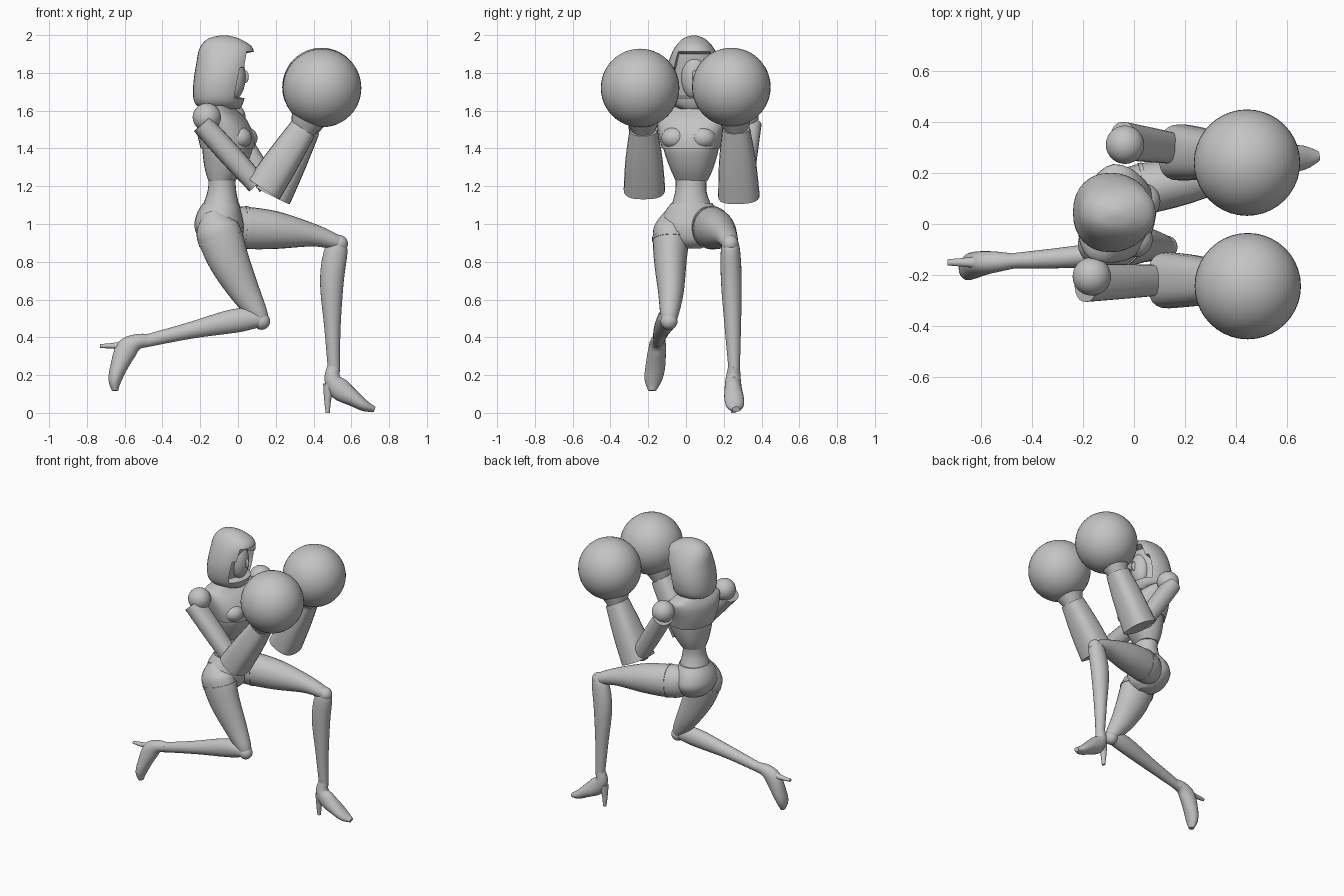
import bpy, bmesh, math
from mathutils import Vector

cube = bpy.data.objects.get("Cube")
if cube:
    bpy.data.objects.remove(cube, do_unlink=True)

grey = bpy.data.materials.new("plain grey")
grey.use_nodes = True
grey.diffuse_color = (0.55, 0.55, 0.55, 1)
grey.node_tree.nodes["Principled BSDF"].inputs["Base Color"].default_value = grey.diffuse_color


def finish(name, bm, angle=35):
    bmesh.ops.recalc_face_normals(bm, faces=bm.faces[:])
    mesh = bpy.data.meshes.new(name)
    bm.to_mesh(mesh)
    bm.free()
    mesh.materials.append(grey)
    ob = bpy.data.objects.new(name, mesh)
    bpy.context.collection.objects.link(ob)
    for other in bpy.context.selected_objects:
        other.select_set(False)
    ob.select_set(True)
    bpy.context.view_layer.objects.active = ob
    bpy.ops.object.shade_smooth_by_angle(angle=math.radians(angle))
    return ob


def ball(name, centre, size):
    bm = bmesh.new()
    bmesh.ops.create_uvsphere(bm, u_segments=40, v_segments=24, radius=1)
    for v in bm.verts:
        v.co = Vector(centre) + Vector(a * b for a, b in zip(v.co, size))
    return finish(name, bm)


def smooth_rings(rings, steps):
    """Catmull-Rom interpolation of ring centres and radii."""
    out = []
    last = len(rings) - 1
    for i in range(last):
        p = [Vector(rings[min(max(k, 0), last)]) for k in range(i - 1, i + 3)]
        for s in range(steps):
            t = s / steps
            out.append(p[1] + (p[2] - p[0]) * (t / 2)
                       + (2 * p[0] - 5 * p[1] + 4 * p[2] - p[3]) * (t * t / 2)
                       + (3 * p[1] - p[0] - 3 * p[2] + p[3]) * (t ** 3 / 2))
    return out + [Vector(rings[-1])]


def loft(name, rings, yaw=0, level=False, power=1.0, sides=24, steps=4, edit=None):
    """Skin oval rings (x, y, z, half width, half depth) along a path."""
    rings = smooth_rings(rings, steps)
    ref = Vector((-math.sin(yaw), math.cos(yaw), 0))
    bm = bmesh.new()
    loops = []
    for i, r in enumerate(rings):
        a, b = rings[max(i - 1, 0)], rings[min(i + 1, len(rings) - 1)]
        along = Vector((0, 0, 1)) if level else Vector(b[:3]) - Vector(a[:3])
        along.normalize()
        side = (ref - along * ref.dot(along)).normalized()
        up = along.cross(side)
        loop = []
        for k in range(sides):
            t = math.tau * k / sides
            c, s = math.cos(t), math.sin(t)
            c = math.copysign(abs(c) ** power, c)
            s = math.copysign(abs(s) ** power, s)
            loop.append(bm.verts.new(Vector(r[:3]) + side * (c * r[3]) + up * (s * r[4])))
        loops.append(loop)
    for lo, hi in zip(loops, loops[1:]):
        for k in range(sides):
            n = (k + 1) % sides
            bm.faces.new((lo[k], lo[n], hi[n], hi[k]))
    bm.faces.new(loops[0])
    bm.faces.new(loops[-1])
    bmesh.ops.recalc_face_normals(bm, faces=bm.faces[:])
    if edit:
        edit(bm)
    return finish(name, bm)


# Hood with a recessed face opening
def open_face(bm):
    front = [f for f in bm.faces if f.normal.x > 0.62
             and 1.66 < f.calc_center_median().z < 1.92]
    bmesh.ops.inset_region(bm, faces=front, thickness=0.012)
    inner = {v for f in front for v in f.verts}
    bmesh.ops.translate(bm, verts=list(inner), vec=(-0.06, 0, 0))


loft("hood", [(-.09, .04, 1.61, .08, .10), (-.10, .045, 1.635, .125, .125),
              (-.10, .045, 1.68, .147, .138), (-.09, .045, 1.76, .155, .145),
              (-.073, .045, 1.85, .14, .148), (-.062, .043, 1.93, .105, .142),
              (-.075, .042, 1.98, .06, .085), (-.075, .042, 1.998, .012, .02)],
     level=True, power=.9, sides=32, edit=open_face)
ball("face", (-.02, .045, 1.78), (.06, .07, .12))
ball("nose", (.035, .045, 1.78), (.022, .012, .035))
loft("neck", [(-.1, .04, 1.56, .065, .06), (-.07, .042, 1.74, .055, .055)], level=True)

# Torso, turned a little toward the right
twist = math.radians(-14)
loft("rib_cage", [(-.085, .03, 1.23, .085, .07), (-.07, .03, 1.3, .115, .105),
                  (-.055, .027, 1.4, .145, .13), (-.06, .03, 1.46, .14, .12)],
     yaw=twist, level=True, power=.85)
loft("chest_shell", [(-.055, .028, 1.4, .153, .138), (-.065, .03, 1.47, .172, .143),
                     (-.085, .038, 1.55, .192, .122), (-.1, .043, 1.6, .185, .085),
                     (-.1, .043, 1.635, .09, .06)],
     yaw=twist, level=True, power=.8)
for sgn, label in ((-1, "right"), (1, "left")):
    ball(label + "_breast", (.02 + sgn * .015, .015 + sgn * .075, 1.455), (.068, .07, .06))

# Waist and pelvis
loft("waist", [(-.085, .028, 1.27, .085, .07), (-.085, .026, 1.18, .082, .075),
               (-.09, .028, 1.1, .105, .095), (-.09, .03, 1.06, .12, .1)], level=True)
loft("pelvis", [(-.09, .03, 1.11, .11, .096), (-.1, .03, 1.05, .15, .12),
                (-.1, .03, .98, .165, .13), (-.09, .03, .91, .12, .105),
                (-.08, .03, .87, .05, .05)], level=True)

# Arms: shoulder ball, upper arm, flared forearm, round glove
arms = {
    "right": [(-.165, -.205, 1.565), (-.19, -.23, 1.53), (.1, -.22, 1.21),
              (.137, -.22, 1.185), (.345, -.225, 1.505), (.445, -.243, 1.72)],
    "left": [(-.035, .31, 1.565), (-.045, .325, 1.53), (.16, .295, 1.2),
             (.185, .28, 1.15), (.365, .265, 1.51), (.442, .24, 1.725)],
}
for label, points in arms.items():
    shoulder, top, elbow, cuff, wrist, glove = [Vector(p) for p in points]
    ball(label + "_shoulder", shoulder, (.075, .075, .075))
    mid = top.lerp(elbow, .5)
    loft(label + "_upper_arm", [(*top, .075, .058), (*mid, .068, .06), (*elbow, .06, .055)],
         power=.85)
    mid = cuff.lerp(wrist, .5)
    loft(label + "_forearm", [(*cuff, .11, .1), (*mid, .098, .09), (*wrist, .073, .073)],
         power=.75)
    loft(label + "_wrist", [(*wrist.lerp(cuff, .05), .06, .06), (*wrist, .066, .068),
                            (*wrist.lerp(glove, .25), .09, .092),
                            (*wrist.lerp(glove, .45), .1, .1)], power=.9)
    ball(label + "_glove", glove, (.208, .208, .208))

# Right leg, kneeling back
loft("right_thigh", [(-.135, -.06, 1.06, .05, .05), (-.115, -.075, .98, .092, .11),
                     (-.09, -.08, .92, .096, .118), (-.045, -.083, .8, .086, .107),
                     (.037, -.08, .64, .068, .08), (.11, -.088, .52, .048, .05),
                     (.135, -.09, .47, .03, .028)])
ball("right_knee", (.125, -.09, .485), (.045, .045, .045))
loft("right_shin", [(.15, -.09, .475, .03, .025), (.09, -.095, .495, .046, .05),
                    (-.02, -.105, .487, .05, .063), (-.25, -.13, .437, .042, .044),
                    (-.49, -.145, .38, .029, .033)])
loft("right_shoe", [(-.475, -.145, .383, .03, .034), (-.535, -.148, .376, .04, .042),
                    (-.59, -.153, .335, .047, .058), (-.632, -.163, .24, .052, .045),
                    (-.652, -.175, .17, .045, .034), (-.65, -.18, .117, .02, .016)])
loft("right_heel", [(-.58, -.15, .365, .03, .035), (-.64, -.15, .356, .02, .018),
                    (-.73, -.15, .354, .012, .01)])

# Left leg, stepping forward
loft("left_thigh", [(-.1, .09, .99, .06, .08), (-.04, .11, .985, .093, .105),
                    (.03, .135, .98, .1, .112), (.2, .17, .967, .092, .1),
                    (.4, .21, .94, .062, .06), (.52, .23, .905, .045, .04),
                    (.56, .235, .895, .03, .028)])
ball("left_knee", (.535, .233, .895), (.047, .045, .047))
loft("left_shin", [(.55, .235, .925, .03, .025), (.522, .235, .87, .05, .06),
                   (.497, .24, .7, .055, .063), (.5, .248, .45, .043, .043),
                   (.508, .255, .23, .03, .032)])
loft("left_shoe", [(.507, .255, .245, .031, .034), (.5, .25, .18, .04, .043),
                   (.54, .25, .125, .046, .058), (.61, .255, .077, .052, .043),
                   (.67, .26, .038, .046, .03), (.722, .265, .019, .02, .015)])
loft("left_heel", [(.485, .25, .15, .03, .035), (.475, .25, .08, .02, .02),
                   (.475, .25, 0, .012, .011)])


# Raised trim: brief edges around the thighs
def trim(name, centre, aim, width, depth):
    a, step = Vector(centre), Vector(aim).normalized() * .008
    loft(name, [(*(a - step), width, depth), (*(a + step), width, depth)], steps=1)


trim("right_brief_edge", (-.09, -.08, .92), (.03, 0, -.1), .1, .122)
trim("left_brief_edge", (.04, .137, .98), (.17, .03, -.01), .104, .115)
